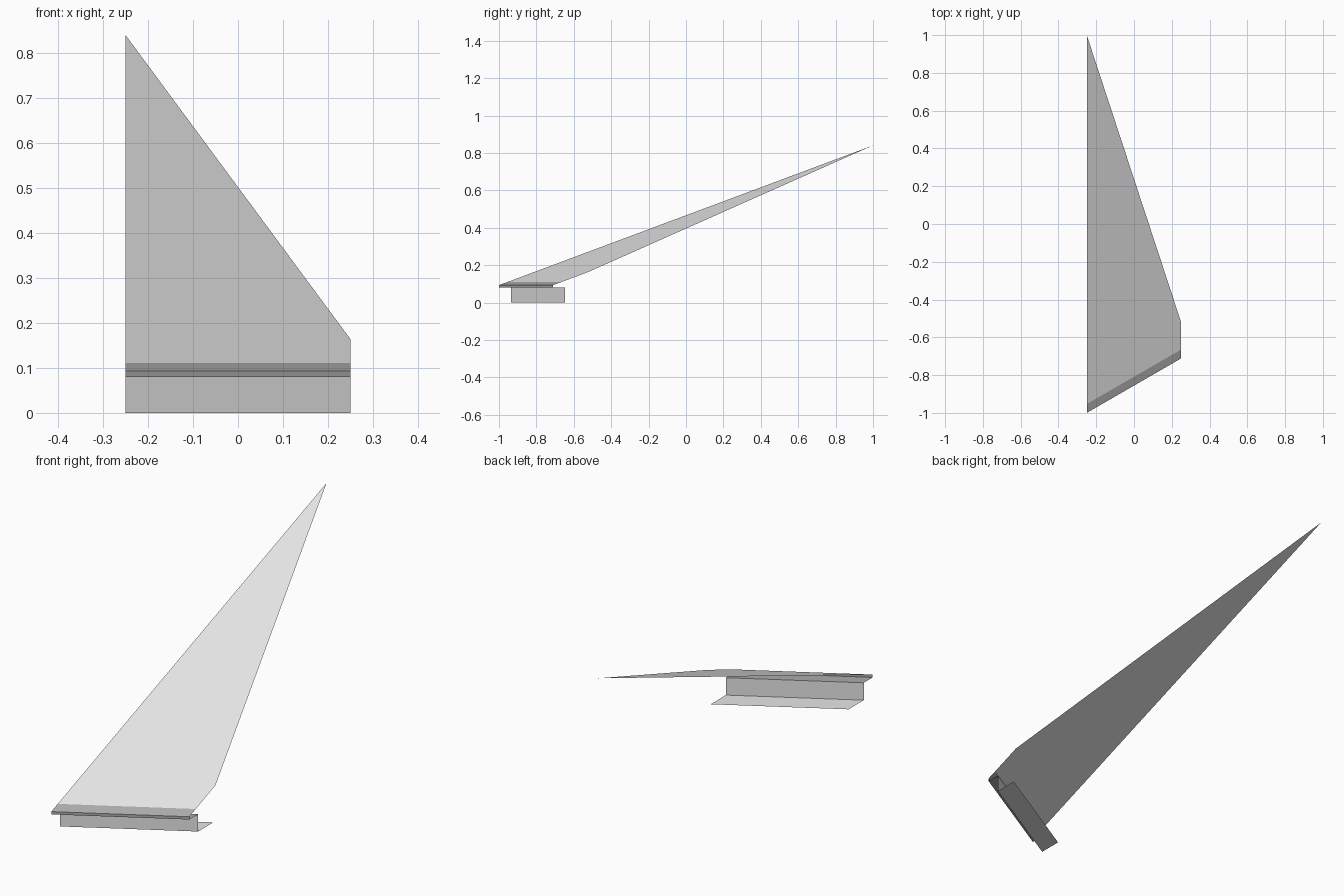
import bpy
import math

# Remove the default cube if present
cube = bpy.data.objects.get("Cube")
if cube:
    bpy.data.objects.remove(cube, do_unlink=True)

HALF_WIDTH = 0.25
SKEW = math.tan(math.radians(30))   # front edge runs at 30 degrees in plan
FRONT_MID = -1 + HALF_WIDTH * SKEW
EDGE_Z = 0.093                      # height of the front edge
PITCH = 0.3735                      # rise of the panel per unit of y
SHELF_Z = 0.08


def material(name, value):
    mat = bpy.data.materials.new(name)
    mat.use_nodes = True
    color = (value, value, value, 1)
    mat.diffuse_color = color
    mat.node_tree.nodes["Principled BSDF"].inputs["Base Color"].default_value = color
    return mat


def place(x, t, z):
    """Point at distance t behind the skewed front edge."""
    return (x, FRONT_MID + x * SKEW + t, z)


def panel_z(t):
    return EDGE_Z + PITCH * t


def sheet(name, left_profile, right_profile, mat):
    """Thin sheet spanning the width between two matching (t, z) profiles."""
    n = len(left_profile)
    verts = [place(-HALF_WIDTH, t, z) for t, z in left_profile]
    verts += [place(HALF_WIDTH, t, z) for t, z in right_profile]
    faces = [(i, n + i, n + i + 1, i + 1) for i in range(n - 1)]
    mesh = bpy.data.meshes.new(name)
    mesh.from_pydata(verts, [], faces)
    mesh.materials.append(mat)
    mesh.update()
    obj = bpy.data.objects.new(name, mesh)
    bpy.context.collection.objects.link(obj)
    return obj


light_grey = material("light grey metal", 0.8)
dark_grey = material("dark grey trim", 0.41)

TRIM = 0.047    # depth of the trim on the panel
WALL = 0.065    # setback of the upright wall

# Sloping panel, tapering to a point at the back
start = (TRIM, panel_z(TRIM))
sheet("sloping_panel",
      [start, (2.0, panel_z(2.0))],
      [start, (0.19, panel_z(0.19))], light_grey)

# Folded front trim: top strip, short lip and shelf underneath
trim = [(WALL, SHELF_Z), (0, SHELF_Z), (0, EDGE_Z), start]
sheet("front_trim", trim, trim, dark_grey)

# Upright wall with a foot flange turned backwards
bracket = [(WALL + 0.11, 0), (WALL, 0), (WALL, SHELF_Z)]
sheet("mounting_bracket", bracket, bracket, light_grey)
